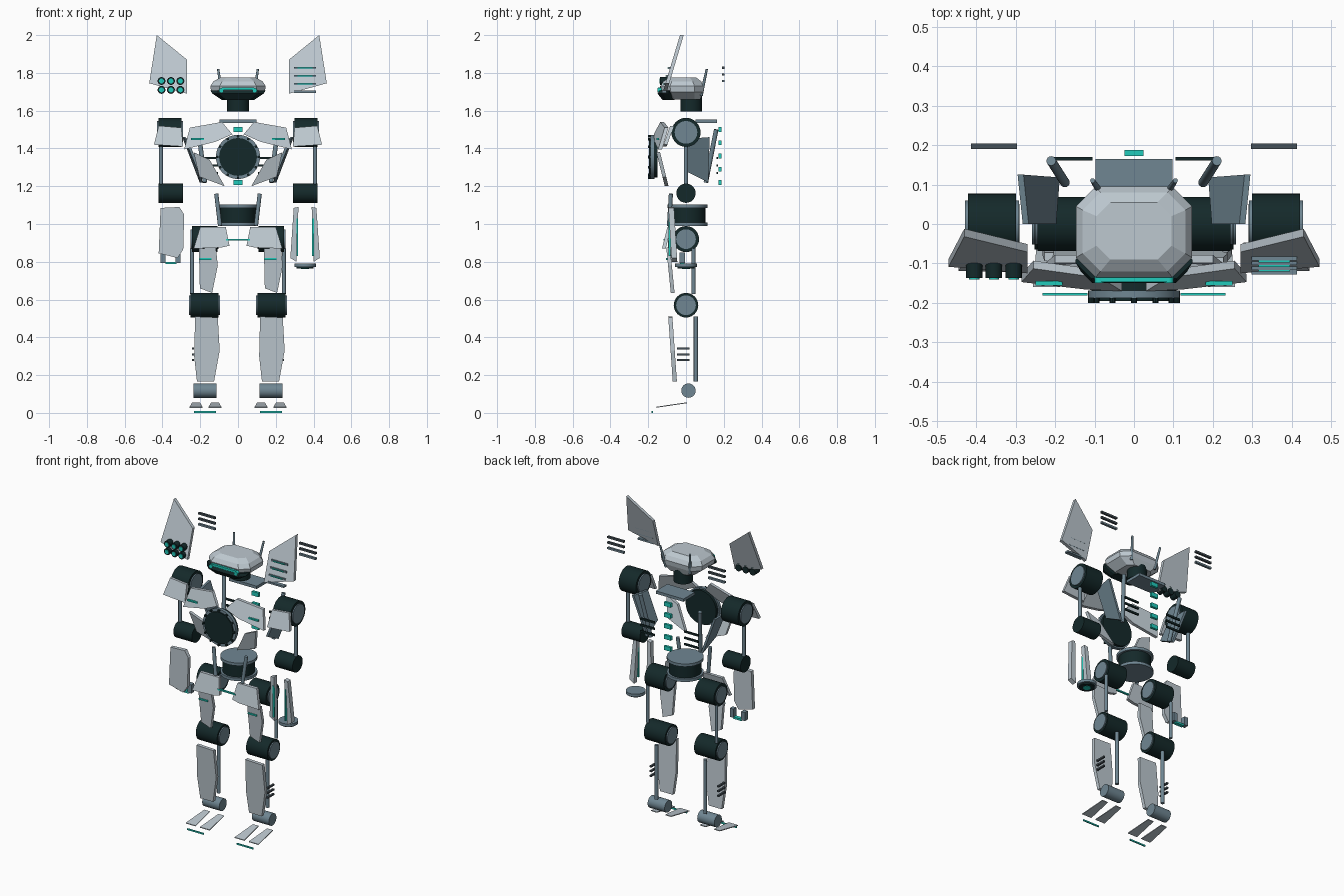
import bpy, bmesh
from math import pi, cos, sin, radians
from mathutils import Vector

if "Cube" in bpy.data.objects:
    bpy.data.objects.remove(bpy.data.objects["Cube"])


def material(name, r, g, b):
    m = bpy.data.materials.new(name)
    m.use_nodes = True
    m.diffuse_color = (r, g, b, 1)
    m.node_tree.nodes["Principled BSDF"].inputs["Base Color"].default_value = (r, g, b, 1)
    return m


ARMOUR = material("pale_armour", 0.51, 0.58, 0.63)
STEEL = material("blue_steel", 0.16, 0.24, 0.29)
SLATE = material("dark_slate", 0.06, 0.08, 0.095)
DARK = material("dark_joint", 0.007, 0.022, 0.023)
GLOW = material("teal_glow", 0.015, 0.6, 0.5)


def finish(name, bm, mat, smooth=False):
    bmesh.ops.recalc_face_normals(bm, faces=bm.faces)
    me = bpy.data.meshes.new(name)
    bm.to_mesh(me)
    bm.free()
    me.materials.append(mat)
    ob = bpy.data.objects.new(name, me)
    bpy.context.collection.objects.link(ob)
    if smooth:
        bpy.ops.object.select_all(action='DESELECT')
        ob.select_set(True)
        bpy.context.view_layer.objects.active = ob
        bpy.ops.object.shade_smooth_by_angle(angle=radians(35))
    return ob


def box(name, centre, size, mat):
    bm = bmesh.new()
    bmesh.ops.create_cube(bm, size=1)
    for v in bm.verts:
        v.co = Vector(centre) + v.co * Vector(size)
    return finish(name, bm, mat)


def rod(name, a, b, r, mat, r2=None, sides=32):
    """Cylinder or cone from point a to point b."""
    a, b = Vector(a), Vector(b)
    bm = bmesh.new()
    bmesh.ops.create_cone(bm, cap_ends=True, segments=sides, radius1=r,
                          radius2=r if r2 is None else r2, depth=(b - a).length)
    turn = (b - a).to_track_quat('Z', 'Y')
    for v in bm.verts:
        v.co = turn @ v.co + (a + b) / 2
    return finish(name, bm, mat, True)


def axle(name, x, y, z, r, length, mat):
    return rod(name, (x - length / 2, y, z), (x + length / 2, y, z), r, mat)


def loft(name, rings, mat):
    """Skin equal-length loops of points, closing both ends."""
    bm = bmesh.new()
    loops = [[bm.verts.new(p) for p in ring] for ring in rings]
    n = len(loops[0])
    bm.faces.new(loops[0])
    bm.faces.new(loops[-1])
    for lo, hi in zip(loops, loops[1:]):
        for i in range(n):
            j = (i + 1) % n
            bm.faces.new((lo[i], lo[j], hi[j], hi[i]))
    return finish(name, bm, mat)


def plate(name, outline, y, z0, pitch=0, yaw=0, side=1, dx=0, thick=0.02, mat=ARMOUR):
    """Slanted armour sheet from an x,z outline."""
    front = [(side * x + dx, y + pitch * (z - z0) + yaw * x, z) for x, z in outline]
    back = [(a, b + thick, c) for a, b, c in front]
    return loft(name, [front, back], mat)


def octagon(hw, y0, y1, z, cut):
    right = [(hw - cut, y0), (hw, y0 + cut), (hw, y1 - cut), (hw - cut, y1)]
    return [(x, y, z) for x, y in right] + [(-x, y, z) for x, y in reversed(right)]


# Head
loft("head_shell", [octagon(0.09, -0.09, 0.075, 1.66, 0.03),
                    octagon(0.142, -0.125, 0.09, 1.70, 0.045),
                    octagon(0.147, -0.135, 0.095, 1.73, 0.05),
                    octagon(0.13, -0.12, 0.08, 1.755, 0.045),
                    octagon(0.095, -0.09, 0.055, 1.775, 0.035)], ARMOUR)
loft("chin_guard", [octagon(0.085, -0.125, -0.06, 1.657, 0.02),
                    octagon(0.135, -0.15, -0.06, 1.69, 0.03),
                    octagon(0.148, -0.138, -0.05, 1.708, 0.04)], DARK)
box("visor", (0, -0.14, 1.716), (0.17, 0.014, 0.014), GLOW)
rod("neck", (0, 0.027, 1.595), (0, 0.027, 1.68), 0.057, DARK)
box("collar_plate", (0, 0.107, 1.545), (0.195, 0.115, 0.018), STEEL)

# Chest core, its rim and bolts
C = Vector((0, 0, 1.355))
rod("core_drum", C + Vector((0, -0.15, 0)), C + Vector((0, -0.175, 0)), 0.108, DARK)
rod("core_rim", C + Vector((0, -0.168, 0)), C + Vector((0, -0.188, 0)), 0.117, STEEL)
rod("core_lens", C + Vector((0, -0.18, 0)), C + Vector((0, -0.195, 0)), 0.1, DARK)
for i in range(12):
    a = i * pi / 6
    p = C + Vector((cos(a) * 0.109, -0.186, sin(a) * 0.109))
    rod("core_bolt", p, p + Vector((0, -0.014, 0)), 0.007, DARK, sides=8)

# Spine lights
for i in range(5):
    box("spine_light", (0, 0.18, 1.22 + 0.07 * i), (0.048, 0.016, 0.026), GLOW)

# Waist
rod("waist_drum", (0, 0.008, 1.0), (0, 0.008, 1.10), 0.094, DARK)
for z in (0.998, 1.095):
    rod("waist_rim", (0, 0.008, z - 0.009), (0, 0.008, z + 0.009), 0.107, STEEL)
box("pelvis_light", (0, -0.112, 0.917), (0.126, 0.012, 0.008), GLOW)

wing = [(0.43, 2.0), (0.27, 1.87), (0.27, 1.69), (0.47, 1.745)]
chest = [(0.255, 1.51), (0.085, 1.54), (0.03, 1.475), (0.12, 1.435), (0.285, 1.395)]
rib = [(0.235, 1.38), (0.15, 1.34), (0.07, 1.20), (0.205, 1.25)]
shoulder = [(0.42, 1.52), (0.30, 1.51), (0.29, 1.41), (0.445, 1.42)]
hip = [(0.20, 0.985), (0.065, 0.985), (0.045, 0.885), (0.09, 0.875), (0.235, 0.87)]
thigh = [(-0.035, 0.87), (0.055, 0.875), (0.065, 0.78), (0.035, 0.635), (-0.03, 0.66)]
shin = [(-0.055, 0.51), (0.065, 0.505), (0.075, 0.33), (0.045, 0.165),
        (-0.045, 0.165), (-0.06, 0.30)]

for s, tag in ((1, "left_"), (-1, "right_")):
    # Antenna and eye
    rod(tag + "antenna", (s * 0.085, 0.08, 1.68), (s * 0.105, 0.11, 1.82), 0.009, STEEL, 0.006)
    rod(tag + "eye", (s * 0.088, -0.13, 1.708), (s * 0.088, -0.15, 1.708), 0.012, GLOW)

    # Shoulder wing and rear fins
    plate(tag + "wing", wing, -0.122, 1.70, pitch=0.3, side=s)
    for i in range(3):
        box(tag + "rear_fin", (s * 0.355, 0.197, 1.757 + 0.035 * i), (0.117, 0.014, 0.012), SLATE if i else STEEL)

    # Torso armour, back struts and vents
    plate(tag + "chest_plate", chest, -0.185, 1.45, pitch=0.35, yaw=0.2, side=s)
    box(tag + "chest_light", (s * 0.215, -0.15, 1.45), (0.068, 0.012, 0.009), GLOW)
    plate(tag + "rib_plate", rib, -0.135, 1.29, pitch=-0.25, side=s)
    flank = [(0.282, 0, 1.45), (0.295, 0.125, 1.46), (0.203, 0.118, 1.22), (0.212, 0, 1.28)]
    loft(tag + "flank_plate", [[(s * x + s * d, y, z) for x, y, z in flank] for d in (0, -0.015)], STEEL)
    rod(tag + "back_strut", (s * 0.21, 0.16, 1.50), (s * 0.175, 0.105, 1.22), 0.012, STEEL)
    for z in (1.27, 1.31, 1.35):
        box(tag + "back_vent", (s * 0.155, 0.165, z), (0.1, 0.009, 0.012), DARK)
    rod(tag + "waist_strut", (s * 0.115, -0.08, 1.16), (s * 0.095, -0.09, 0.99), 0.011, STEEL)

    # Arm joints
    axle(tag + "shoulder_joint", s * 0.36, 0, 1.485, 0.077, 0.122, DARK)
    axle(tag + "shoulder_cap", s * 0.36, 0, 1.485, 0.06, 0.136, STEEL)
    plate(tag + "shoulder_plate", shoulder, -0.105, 1.46, pitch=0.35, side=s)
    rod(tag + "upper_arm", (s * 0.408, 0, 1.43), (s * 0.408, 0, 1.18), 0.011, STEEL)
    axle(tag + "elbow", s * 0.355, 0, 1.163, 0.051, 0.13, DARK)

    # Leg joints
    for part, z, r, w in (("hip", 0.92, 0.069, 0.135), ("knee", 0.57, 0.065, 0.15)):
        axle(tag + part + "_joint", s * 0.177, 0, z, r, w, DARK)
        axle(tag + part + "_cap", s * 0.177, 0, z, 0.052, w + 0.014, STEEL)
    plate(tag + "hip_plate", hip, -0.112, 0.93, pitch=0.25, side=s)

    # Leg armour
    dx = s * 0.172
    plate(tag + "thigh_plate", thigh, -0.092, 0.75, pitch=-0.1, dx=dx)
    box(tag + "thigh_light", (s * 0.172, -0.1, 0.815), (0.062, 0.012, 0.009), GLOW)
    rod(tag + "thigh_rod", (s * 0.243, 0.04, 0.87), (s * 0.243, 0.04, 0.63), 0.01, STEEL)
    plate(tag + "shin_plate", shin, -0.083, 0.35, pitch=-0.07, dx=dx, thick=0.022)
    rod(tag + "calf_rod", (dx, 0.052, 0.51), (dx, 0.052, 0.165), 0.011, STEEL)
    for z in (0.28, 0.31, 0.34):
        box(tag + "calf_vent", (s * 0.238, -0.015, z), (0.012, 0.066, 0.01), SLATE)

    # Feet
    axle(tag + "ankle", s * 0.175, 0.013, 0.118, 0.038, 0.12, STEEL)
    for x in (0.122, 0.222):
        top = [(s * x + a, y, z) for a, y, z in
               ((-0.034, -0.16, 0.032), (0.034, -0.16, 0.032), (0.02, 0.005, 0.056), (-0.02, 0.005, 0.056))]
        loft(tag + "toe_plate", [top, [(a, b, c - 0.005) for a, b, c in top]], ARMOUR)
    box(tag + "toe_light", (s * 0.175, -0.178, 0.005), (0.115, 0.007, 0.009), GLOW)

# Right pod launch tubes
for x in (-0.405, -0.355, -0.305):
    for z in (1.71, 1.757):
        rod("launch_tube", (x, -0.09, z), (x, -0.137, z), 0.021, DARK, sides=16)
        rod("launch_tip", (x, -0.13, z), (x, -0.141, z), 0.013, GLOW, sides=16)

# Left pod louvres
for i in range(4):
    z = 1.70 + 0.042 * i
    y = -0.115 + 0.012 * i
    box("pod_louvre", (0.355, y, z), (0.115, 0.026, 0.011), STEEL)
    if i:
        box("pod_louvre_light", (0.355, y - 0.015, z), (0.08, 0.006, 0.006), GLOW)

# Right forearm and hand
forearm = [(-0.41, 1.085), (-0.31, 1.09), (-0.285, 1.05), (-0.29, 0.865), (-0.32, 0.82), (-0.42, 0.845)]
plate("right_forearm_plate", forearm, -0.095, 0.95, thick=0.024)
for x in (-0.398, -0.318):
    box("right_finger", (x, -0.02, 0.822), (0.026, 0.03, 0.055), STEEL)
box("right_palm_light", (-0.355, -0.02, 0.793), (0.06, 0.024, 0.012), GLOW)

# Left forearm blades and emitter
for m in (-1, 1):
    blade = [(m * a, z) for a, z in ((0.035, 1.09), (0.06, 1.085), (0.078, 0.82), (0.045, 0.80))]
    plate("left_forearm_blade", blade, -0.085, 0.95, pitch=-0.06, dx=0.355, thick=0.03)
    box("left_blade_light", (0.355 + m * 0.042, -0.087, 0.93), (0.009, 0.012, 0.2), GLOW)
rod("left_emitter_disc", (0.355, 0, 0.772), (0.355, 0, 0.79), 0.057, STEEL)
rod("left_emitter_ring", (0.355, 0, 0.764), (0.355, 0, 0.773), 0.045, DARK)
rod("left_emitter_light", (0.355, 0, 0.761), (0.355, 0, 0.767), 0.022, GLOW)
